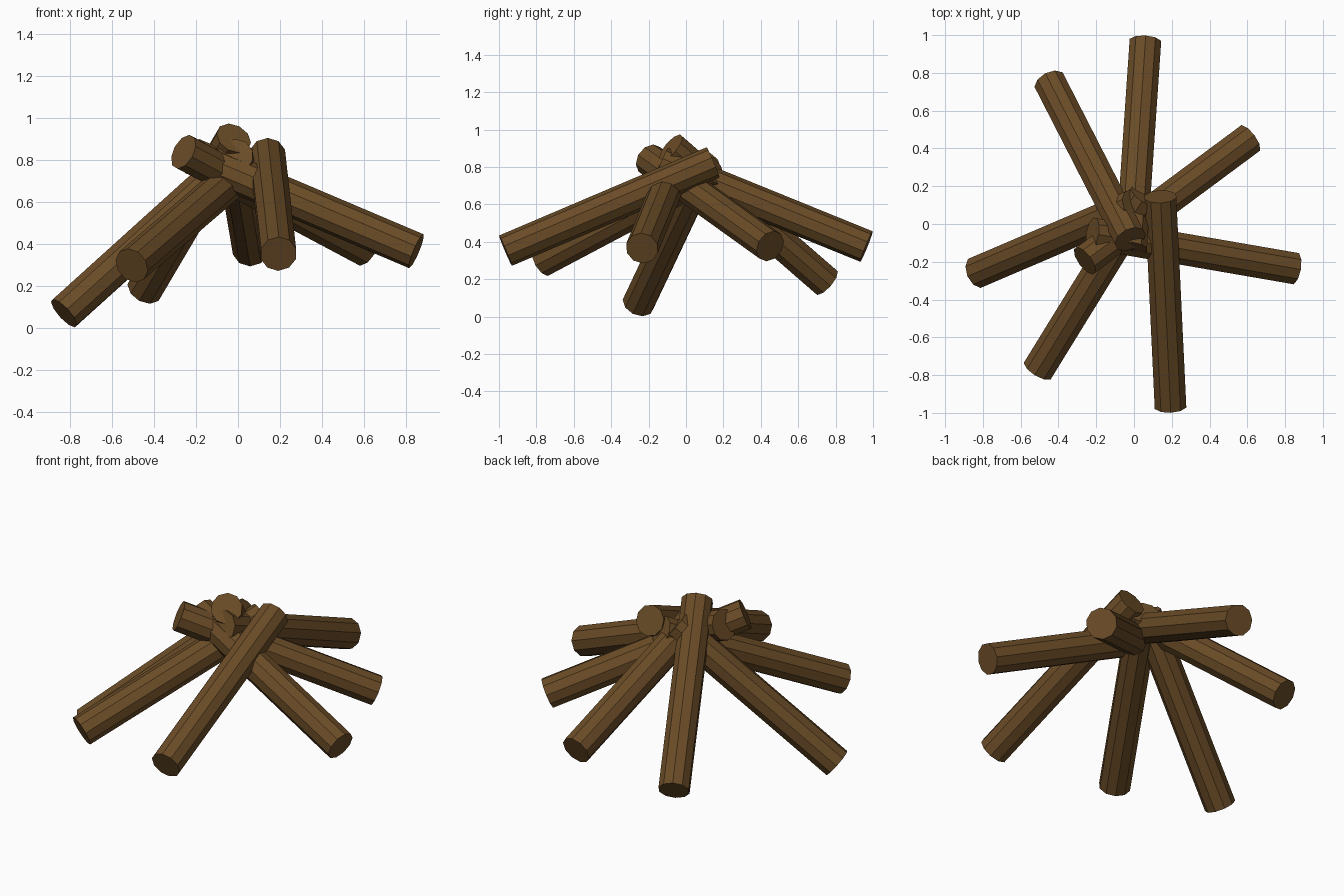
import bpy
import math
from mathutils import Vector

if "Cube" in bpy.data.objects:
    bpy.data.objects.remove(bpy.data.objects["Cube"])

# One flat bark brown for every log
bark = bpy.data.materials.new("bark_brown")
bark.diffuse_color = (0.145, 0.072, 0.020, 1.0)
bark.use_nodes = True
bark.node_tree.nodes["Principled BSDF"].inputs["Base Color"].default_value = bark.diffuse_color

RADIUS, SIDES = 0.088, 10

# Centre of the outer (low) end and inner (high) end of each log
LOGS = {
    "log_north": ((0.06, 0.965, 0.375), (-0.015, -0.13, 0.82)),
    "log_north_west": ((-0.445, 0.75, 0.185), (-0.02, -0.08, 0.905)),
    "log_west": ((-0.83, -0.255, 0.07), (0.0, 0.10, 0.82)),
    "log_south_west": ((-0.507, -0.77, 0.298), (0.06, 0.15, 0.785)),
    "log_south": ((0.193, -0.965, 0.353), (0.14, 0.145, 0.825)),
    "log_east": ((0.85, -0.235, 0.366), (-0.22, -0.05, 0.82)),
    "log_north_east": ((0.61, 0.45, 0.377), (-0.26, -0.195, 0.84)),
}


def add_log(name, outer, inner):
    a, b = Vector(outer), Vector(inner)
    axis = b - a
    bpy.ops.mesh.primitive_cylinder_add(vertices=SIDES, radius=RADIUS, depth=axis.length,
                                        location=(a + b) / 2)
    log = bpy.context.object
    log.name = name
    log.rotation_euler = axis.to_track_quat("Z", "Y").to_euler()
    log.data.materials.append(bark)


# Logs leaning together into a campfire stack
for name, (outer, inner) in LOGS.items():
    add_log(name, outer, inner)
